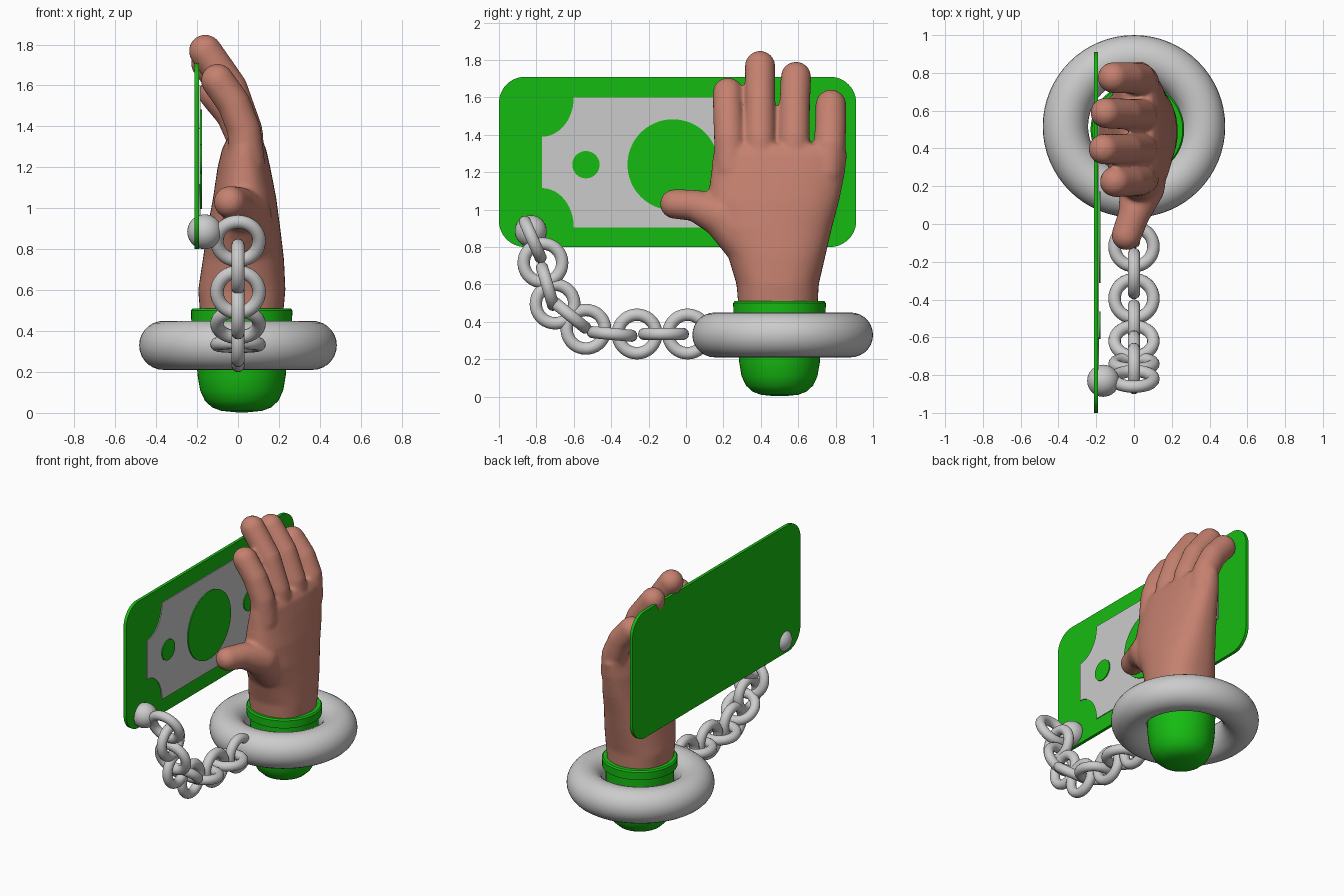
import bpy, bmesh, math
from mathutils import Vector

if "Cube" in bpy.data.objects:
    bpy.data.objects.remove(bpy.data.objects["Cube"])


def material(name, rgb):
    m = bpy.data.materials.new(name)
    m.diffuse_color = (*rgb, 1)
    m.use_nodes = True
    m.node_tree.nodes["Principled BSDF"].inputs["Base Color"].default_value = m.diffuse_color
    return m


GREEN = material("green", (0.008, 0.5, 0.006))
SKIN = material("skin", (0.56, 0.22, 0.16))


def finish(bm, name, mat=None):
    bmesh.ops.recalc_face_normals(bm, faces=bm.faces)
    me = bpy.data.meshes.new(name)
    bm.to_mesh(me)
    bm.free()
    ob = bpy.data.objects.new(name, me)
    bpy.context.collection.objects.link(ob)
    if mat:
        me.materials.append(mat)
    return ob


def smooth(ob, angle=40):
    bpy.ops.object.select_all(action='DESELECT')
    ob.select_set(True)
    bpy.context.view_layer.objects.active = ob
    bpy.ops.object.shade_smooth_by_angle(angle=math.radians(angle))


def plate(name, outline, x0, x1, mat=None):
    """Flat (y, z) outline extruded along x."""
    bm = bmesh.new()
    f = bm.faces.new([bm.verts.new((x0, y, z)) for y, z in outline])
    ext = bmesh.ops.extrude_face_region(bm, geom=[f])
    verts = [v for v in ext['geom'] if isinstance(v, bmesh.types.BMVert)]
    bmesh.ops.translate(bm, vec=(x1 - x0, 0, 0), verts=verts)
    smooth(finish(bm, name, mat), 30)


def arc(cy, cz, ry, rz, a0, a1, n=12):
    angs = [math.radians(a0 + (a1 - a0) * i / n) for i in range(n + 1)]
    return [(cy + ry * math.cos(a), cz + rz * math.sin(a)) for a in angs]


def torus(name, loc, rot, major, minor, seg=40, sides=16):
    bpy.ops.mesh.primitive_torus_add(location=loc, rotation=rot, major_radius=major,
                                     minor_radius=minor, major_segments=seg, minor_segments=sides)
    ob = bpy.context.object
    ob.name = name
    smooth(ob, 60)


def loft(bm, rings, caps=True):
    rows = [[bm.verts.new(p) for p in r] for r in rings]
    n = len(rows[0])
    for a, b in zip(rows, rows[1:]):
        for i in range(n):
            bm.faces.new((a[i], a[(i + 1) % n], b[(i + 1) % n], b[i]))
    if caps:
        bm.faces.new(rows[0][::-1])
        bm.faces.new(rows[-1])


# Banknote: rounded sheet, notched panel and raised discs
r = 0.14
plate("banknote", arc(0.91 - r, 1.71 - r, r, r, 0, 90) + arc(-1 + r, 1.71 - r, r, r, 90, 180)
      + arc(-1 + r, 0.80 + r, r, r, 180, 270) + arc(0.91 - r, 0.80 + r, r, r, 270, 360),
      -0.212, -0.19, GREEN)
Y0, Y1, Z0, Z1, ny, nz = -0.77, 0.63, 0.905, 1.6, 0.17, 0.21
plate("banknote_panel", arc(Y0, Z1, ny, nz, 270, 360) + arc(Y1, Z1, ny, nz, 180, 270)
      + arc(Y1, Z0, ny, nz, 90, 180) + arc(Y0, Z0, ny, nz, 0, 90), -0.195, -0.184)
for label, y, rad in (("centre", -0.07, 0.243), ("left", -0.535, 0.073), ("right", 0.395, 0.073)):
    plate("banknote_disc_" + label, arc(y, 1.24, rad, rad, 0, 354.375, 63), -0.19, -0.177, GREEN)

# Ball stud fixing the chain to the banknote
bpy.ops.mesh.primitive_uv_sphere_add(segments=32, ring_count=20, radius=0.085,
                                     location=(-0.163, -0.83, 0.885))
bpy.context.object.name = "chain_stud"
smooth(bpy.context.object, 60)

# Chain: links alternate between lying across x and facing x
links = [(-0.82, 0.84), (-0.765, 0.715), (-0.74, 0.59), (-0.70, 0.495), (-0.62, 0.435),
         (-0.535, 0.36), (-0.395, 0.335), (-0.262, 0.335), (-0.12, 0.335), (0.008, 0.335)]
for i, (y, z) in enumerate(links):
    if i % 2:
        rot = (0, math.pi / 2, 0)
    else:
        a, b = links[max(i - 1, 0)], links[i + 1]
        rot = (math.atan2(b[1] - a[1], b[0] - a[0]), 0, 0)
    torus(f"chain_link_{i + 1}", (0, y, z), rot, 0.103, 0.033, 36, 14)

# Shackle ring around the wrist
torus("shackle", (0, 0.517, 0.33), (0, 0, 0), 0.363, 0.12, 64, 28)

# Sleeve: turned cup with a raised rim
profile = [(0.03, 0.003), (0.1, 0.01), (0.145, 0.027), (0.18, 0.06), (0.203, 0.11), (0.215, 0.18),
           (0.222, 0.26), (0.224, 0.44), (0.246, 0.445), (0.248, 0.50), (0.24, 0.51),
           (0.212, 0.51), (0.2, 0.46)]
bm = bmesh.new()
loft(bm, [[(0.018 + p * math.cos(t), 0.5 + p * math.sin(t), z)
           for t in (math.tau * k / 48 for k in range(48))] for p, z in profile])
smooth(finish(bm, "sleeve", GREEN), 40)

# Hand: lofted palm, capsule-chain fingers, fused and smoothed
sections = [  # z, x min, x max, y min, y max
    (0.42, -0.18, 0.215, 0.285, 0.70), (0.60, -0.195, 0.232, 0.27, 0.71),
    (0.75, -0.172, 0.225, 0.225, 0.745), (0.90, -0.15, 0.207, 0.14, 0.78),
    (1.05, -0.122, 0.187, 0.115, 0.82), (1.20, -0.10, 0.158, 0.135, 0.85),
    (1.30, -0.075, 0.135, 0.145, 0.862), (1.35, -0.045, 0.10, 0.17, 0.84)]


def oval(z, xa, xb, ya, yb, n=40, e=2 / 2.4):
    out = []
    for k in range(n):
        c, s = math.cos(math.tau * k / n), math.sin(math.tau * k / n)
        out.append(((xa + xb) / 2 + (xb - xa) / 2 * math.copysign(abs(c) ** e, c),
                    (ya + yb) / 2 + (yb - ya) / 2 * math.copysign(abs(s) ** e, s), z))
    return out


bm = bmesh.new()
loft(bm, [oval(*s) for s in sections])


def digit(path):
    """Chain of convex hulls between neighbouring balls (x, y, z, radius)."""
    for a, b in zip(path, path[1:]):
        hull = bmesh.new()
        for x, y, z, rad in (a, b):
            ball = bmesh.ops.create_icosphere(hull, subdivisions=3, radius=rad)['verts']
            bmesh.ops.translate(hull, vec=(x, y, z), verts=ball)
        pts = [v.co.copy() for v in hull.verts]
        hull.free()
        hull = bmesh.new()
        for p in pts:
            hull.verts.new(p)
        res = bmesh.ops.convex_hull(hull, input=hull.verts)
        loose = [v for v in hull.verts if not v.link_faces]
        bmesh.ops.delete(hull, geom=loose, context='VERTS')
        me = bpy.data.meshes.new("tmp")
        hull.to_mesh(me)
        hull.free()
        bm.from_mesh(me)
        bpy.data.meshes.remove(me)


digit([(0.045, 0.24, 1.22, 0.088), (0.03, 0.232, 1.38, 0.083), (-0.02, 0.226, 1.51, 0.082),
       (-0.10, 0.224, 1.625, 0.082)])
digit([(0.045, 0.40, 1.22, 0.09), (0.038, 0.396, 1.38, 0.083), (-0.035, 0.396, 1.59, 0.081),
       (-0.16, 0.396, 1.768, 0.082)])
digit([(0.045, 0.58, 1.22, 0.09), (0.036, 0.578, 1.38, 0.084), (-0.035, 0.582, 1.56, 0.082),
       (-0.15, 0.588, 1.71, 0.082)])
digit([(0.045, 0.75, 1.20, 0.09), (0.03, 0.768, 1.34, 0.086), (-0.025, 0.774, 1.46, 0.084),
       (-0.11, 0.775, 1.56, 0.083)])
digit([(-0.04, -0.06, 1.03, 0.08), (0.0, 0.05, 1.022, 0.084), (0.045, 0.2, 0.965, 0.12),
       (0.05, 0.33, 0.82, 0.13)])
hand = finish(bm, "hand", SKIN)
remesh = hand.modifiers.new("fuse", 'REMESH')
remesh.mode = 'VOXEL'
remesh.voxel_size = 0.011
soften = hand.modifiers.new("soften", 'SMOOTH')
soften.factor, soften.iterations = 0.5, 12
bpy.context.view_layer.objects.active = hand
for name in ("fuse", "soften"):
    bpy.ops.object.modifier_apply(modifier=name)
if not hand.data.materials:
    hand.data.materials.append(SKIN)
smooth(hand, 80)
